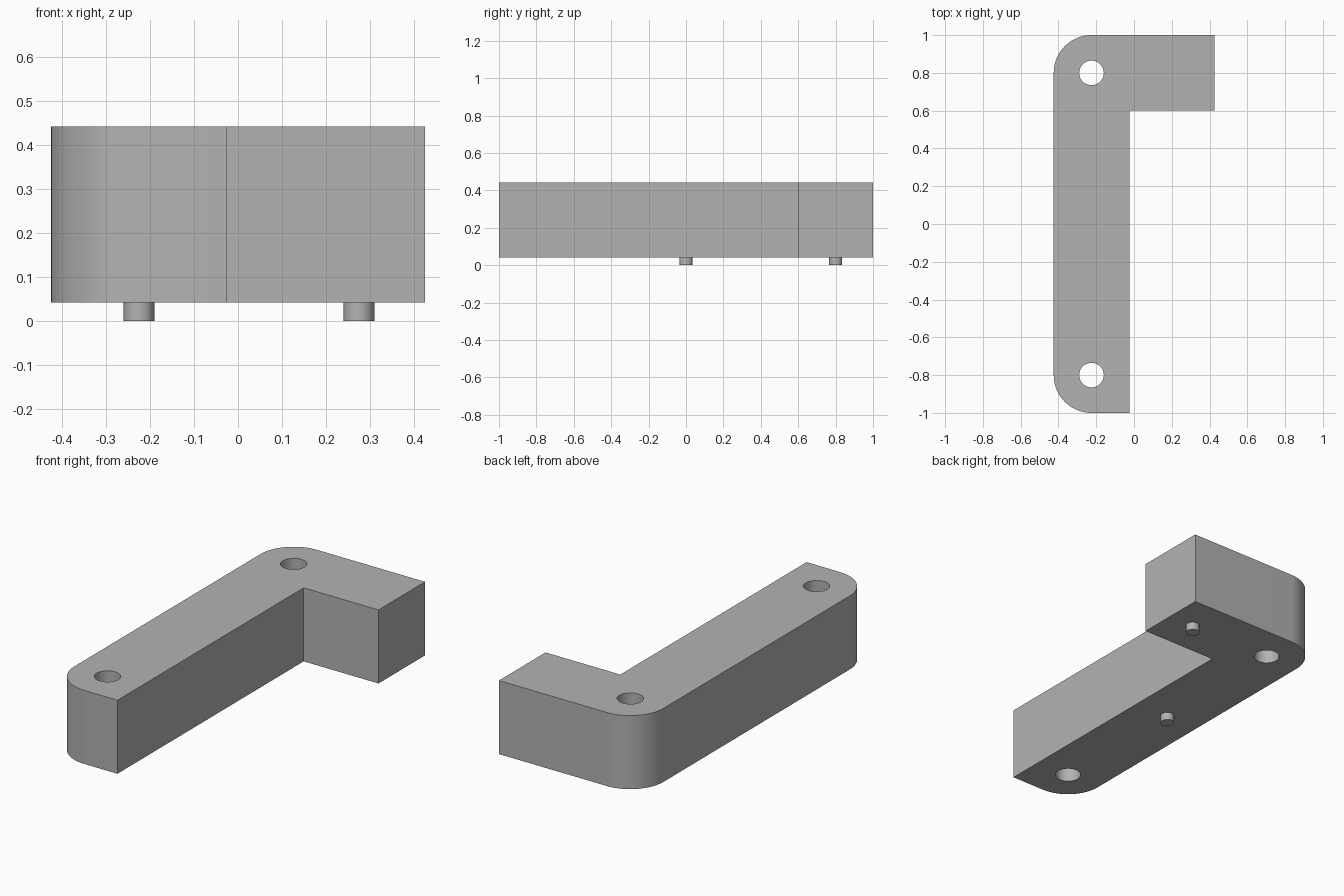
import bpy, bmesh, math
from mathutils import Vector

if "Cube" in bpy.data.objects:
    bpy.data.objects.remove(bpy.data.objects["Cube"])

BOTTOM, TOP = 0.042, 0.442
HOLES = [(-0.225, 0.8), (-0.225, -0.8)]
PINS = [(-0.225, 0.0), (0.275, 0.8)]

grey = bpy.data.materials.new("plain grey")
grey.diffuse_color = (0.45, 0.45, 0.45, 1)
grey.use_nodes = True
grey.node_tree.nodes["Principled BSDF"].inputs["Base Color"].default_value = grey.diffuse_color


def arc(cx, cy, r, start, end, n):
    """Points on an arc, both ends included (degrees)."""
    angles = [math.radians(start + (end - start) * i / n) for i in range(n + 1)]
    return [(cx + r * math.cos(a), cy + r * math.sin(a)) for a in angles]


def solid(name, loops, z0, z1):
    """Extrude a flat profile; loops after the first are through holes."""
    bm = bmesh.new()
    edges = []
    for loop in loops:
        vs = [bm.verts.new((x, y, z0)) for x, y in loop]
        edges += [bm.edges.new((vs[i - 1], vs[i])) for i in range(len(vs))]
    bmesh.ops.triangle_fill(bm, use_beauty=True, use_dissolve=False, edges=edges,
                            normal=Vector((0, 0, 1)))
    res = bmesh.ops.extrude_face_region(bm, geom=bm.faces[:], use_keep_orig=True)
    top = [g for g in res["geom"] if isinstance(g, bmesh.types.BMVert)]
    bmesh.ops.translate(bm, verts=top, vec=(0, 0, z1 - z0))
    bmesh.ops.recalc_face_normals(bm, faces=bm.faces[:])
    mesh = bpy.data.meshes.new(name)
    bm.to_mesh(mesh)
    bm.free()
    mesh.materials.append(grey)
    ob = bpy.data.objects.new(name, mesh)
    bpy.context.collection.objects.link(ob)
    bpy.ops.object.select_all(action="DESELECT")
    ob.select_set(True)
    bpy.context.view_layer.objects.active = ob
    bpy.ops.object.shade_smooth_by_angle(angle=math.radians(30))
    return ob


# L-shaped block with two rounded corners and two through holes
outline = [(-0.025, -1), (-0.025, 0.6), (0.425, 0.6), (0.425, 1)]
outline += arc(-0.225, 0.8, 0.2, 90, 180, 24)
outline += arc(-0.225, -0.8, 0.2, 180, 270, 24)
holes = [arc(x, y, 0.065, 0, 360, 48)[:-1] for x, y in HOLES]
solid("bracket_body", [outline] + holes, BOTTOM, TOP)

# Locating pins under the block
for i, (x, y) in enumerate(PINS):
    solid(f"locating_pin_{i + 1}", [arc(x, y, 0.035, 0, 360, 32)[:-1]], 0, BOTTOM)
